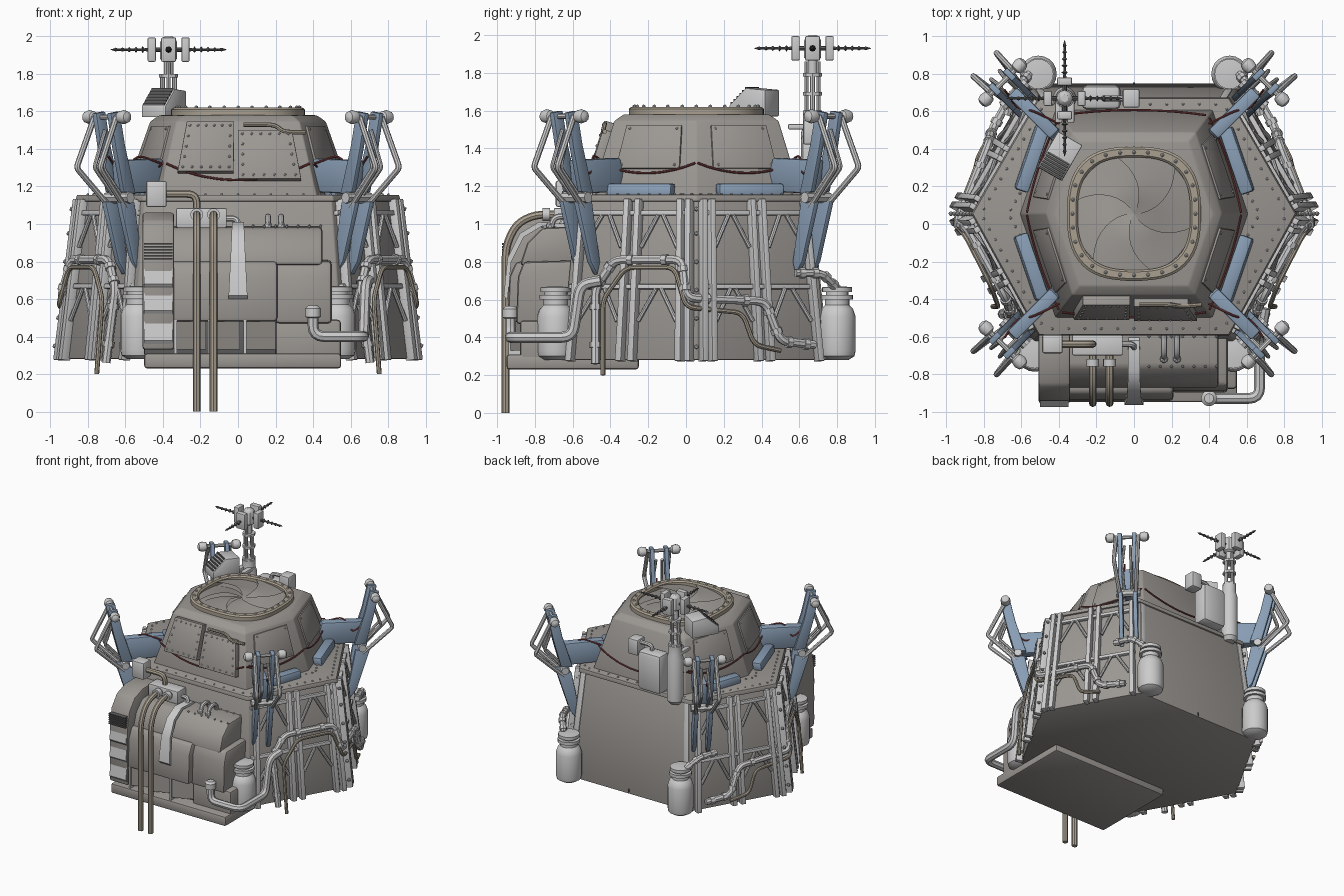
import bpy, bmesh, math
from mathutils import Vector as V, Matrix as M

if "Cube" in bpy.data.objects:
    bpy.data.objects.remove(bpy.data.objects["Cube"])

CY = 0.055
MATS = {}
for n, c in {"blue": (.25, .34, .46), "tan": (.40, .35, .28), "red": (.25, .06, .06), "dark": (.12, .12, .12),
             "hull": (.33, .31, .29)}.items():
    MATS[n] = bpy.data.materials.new(n)
    MATS[n].diffuse_color = (*c, 1)

def finish(name, bm, mat=None, bevel=0):
    bmesh.ops.recalc_face_normals(bm, faces=bm.faces[:])
    me = bpy.data.meshes.new(name)
    bm.to_mesh(me)
    bm.free()
    ob = bpy.data.objects.new(name, me)
    bpy.context.collection.objects.link(ob)
    if mat: me.materials.append(MATS[mat])
    if bevel:
        m = ob.modifiers.new("bevel", 'BEVEL')
        m.width, m.segments, m.limit_method = bevel, 2, 'ANGLE'
    return ob

def loft(name, rings, mat=None, bevel=0, loop=False):
    bm = bmesh.new()
    rs = [[bm.verts.new(p) for p in r] for r in rings]
    n = len(rs[0])
    for a, b in zip(rs, rs[1:] + (rs[:1] if loop else [])):
        for i in range(n):
            bm.faces.new((a[i], a[(i + 1) % n], b[(i + 1) % n], b[i]))
    if not loop:
        bm.faces.new(rs[0]); bm.faces.new(rs[-1])
    return finish(name, bm, mat, bevel)

def slab(name, pts, axis, a, b, mat=None, bevel=0):
    f = (lambda p, c: (c, p[0], p[1])) if axis == 'x' else (lambda p, c: (p[0], c, p[1]))
    return loft(name, [[f(p, c) for p in pts] for c in (a, b)], mat, bevel)

def box(name, x, y, z, mat=None, bevel=.008):
    return slab(name, [(y[0], z[0]), (y[1], z[0]), (y[1], z[1]), (y[0], z[1])], 'x', x[0], x[1], mat, bevel)

def lathe(name, c, prof, mat=None, n=20, axis='z'):
    rings = []
    for r, h in prof:
        ring = []
        for i in range(n):
            a, b = r * math.cos(2 * math.pi * i / n), r * math.sin(2 * math.pi * i / n)
            ring.append(V(c) + V({'z': (a, b, h), 'x': (h, a, b), 'y': (a, h, b)}[axis]))
        rings.append(ring)
    return loft(name, rings, mat)

def tube(name, pts, r, mat=None, bend=.05, joints=False):
    pts = [V(p) for p in pts]
    path = [pts[0]]
    for a, p, b in zip(pts, pts[1:], pts[2:]):
        s = p + (a - p).normalized() * min(bend, (a - p).length * .45)
        e = p + (b - p).normalized() * min(bend, (b - p).length * .45)
        path += [s * (1 - t)**2 + p * 2 * t * (1 - t) + e * t * t for t in (0, .25, .5, .75, 1)]
    path.append(pts[-1])
    cu = bpy.data.curves.new(name, 'CURVE')
    cu.dimensions, cu.bevel_depth, cu.bevel_resolution, cu.use_fill_caps = '3D', r, 2, True
    sp = cu.splines.new('POLY')
    sp.points.add(len(path) - 1)
    for q, p in zip(sp.points, path): q.co = (*p, 1)
    ob = bpy.data.objects.new(name, cu)
    bpy.context.collection.objects.link(ob)
    if mat: cu.materials.append(MATS[mat])
    if joints:
        for a, b in zip(pts, pts[1:]):
            d = (b - a).normalized() * .015
            for t in (.25, .75):
                m = a.lerp(b, t)
                tube(name + "_collar", [m - d, m + d], r * 1.3, mat)
    return ob

def rivets(name, pts, r=.008):
    bm = bmesh.new()
    for p in pts:
        bmesh.ops.create_icosphere(bm, subdivisions=1, radius=r, matrix=M.Translation(V(p)))
    finish(name, bm)

def hexa(xs, xc, yf, yb, z):
    return [V(p) for p in ((xs, CY, z), (xc, yb, z), (-xc, yb, z), (-xs, CY, z), (-xc, yf, z), (xc, yf, z))]

def on_face(lo, hi, i, s, t, off=0):
    A, B, D, C = lo[i], lo[(i + 1) % 6], hi[i], hi[(i + 1) % 6]
    return A.lerp(B, s).lerp(D.lerp(C, s), t) + (B - A).cross(D - A).normalized() * off

def panel(name, lo, hi, i, s, t, off, mat=None, nr=(0, 0), base=-.01):
    q = [(s[0], t[0]), (s[1], t[0]), (s[1], t[1]), (s[0], t[1])]
    loft(name, [[on_face(lo, hi, i, *p, o) for p in q] for o in (base, off)], mat, .004)
    if nr[0]:
        ls = [s[0] + (s[1] - s[0]) * (.08 + .84 * k / nr[0]) for k in range(nr[0] + 1)]
        lt = [t[0] + (t[1] - t[0]) * (.08 + .84 * k / nr[1]) for k in range(nr[1] + 1)]
        rivets(name + "_rivets", [on_face(lo, hi, i, a, b, off) for a in ls for b in lt
                                  if a in (ls[0], ls[-1]) or b in (lt[0], lt[-1])])

# hull, deck and turret shells
HB, HT = hexa(.955, .56, -.66, .75, .28), hexa(.85, .5, -.58, .66, 1.13)
loft("hull", [HB, HT], "hull", .008)
D0, D1 = hexa(.87, .51, -.595, .675, 1.12), hexa(.86, .505, -.59, .67, 1.155)
loft("deck", [D0, D1], "hull", .005)
TB, TT = hexa(.61, .42, -.5, .61, 1.15), hexa(.47, .33, -.38, .49, 1.545)
TC = hexa(.42, .29, -.33, .44, 1.58)
loft("turret", [TB, TT, TC], "hull", .008)
mid = V((0, CY, 1.157))
rivets("deck_rivets", [D1[i].lerp(D1[(i + 1) % 6], (k + .5) / 11).lerp(mid, f) + V((0, 0, .002))
                       for i in range(6) for k in range(11) for f in (.05, .22)])
box("back_seam", (-.006, .006), (.66, .755), (.29, .32), "dark")
for s in (.03, .97):
    panel("back_corner_strip", HB, HT, 1, (s - .02, s + .02), (0, 1), .006)

# turret plates
for i in (0, 2, 3, 5):
    panel("turret_side_plate", TB, TT, i, (.17, .83), (.36, .94), .012, "hull", (1, 1))
panel("front_left_plate", TB, TT, 4, (.09, .47), (.3, .97), .05, "hull", (5, 4))
panel("front_right_plate", TB, TT, 4, (.5, .92), (.2, .86), .045, "hull", (5, 4))
tube("front_rail", [(.03, -.43, 1.53), (.2, -.43, 1.53), (.24, -.44, 1.49), (.36, -.43, 1.49)], .012, "tan")

# hatch ring and iris
def sq(r, z, n=64):
    out = []
    for k in range(n):
        c, s = math.cos(k * math.tau / n), math.sin(k * math.tau / n)
        f = r / (abs(c)**2.7 + abs(s)**2.7)**(1 / 2.7)
        out.append(V((f * c, CY + f * s, z)))
    return out
loft("hatch_ring", [sq(.3, 1.57), sq(.3, 1.61), sq(.31, 1.62), sq(.345, 1.62), sq(.357, 1.61), sq(.357, 1.57)], "tan", 0, True)
rivets("hatch_rivets", sq(.328, 1.622, 28), .011)
bm = bmesh.new()
for k in range(6):
    g = []
    for i in range(9):
        r = .325 * i / 8
        g.append([bm.verts.new((r * math.cos(a), CY + r * math.sin(a), 1.583 + .028 * j / 6 * min(1, r * 8) + .012 * (1 - i / 8)))
                  for j in range(7) for a in [(k + j / 6) * math.pi / 3 + 2.6 * r]])
    for i in range(8):
        for j in range(6):
            bm.faces.new((g[i][j], g[i + 1][j], g[i + 1][j + 1], g[i][j + 1]))
finish("hatch_iris", bm, "hull")

# wall frames and piping on both sides
def wall(y, z, sx, off=.04):
    t = (1.13 - z) / .85
    f = abs(y - CY) / ((.635 if y < CY else .605) + .085 * t)
    return (sx * (.85 + .105 * t - f * (.35 + .045 * t) + off), y, z)
for i in (0, 2, 3, 5):
    fl = i in (2, 5)
    fx = lambda a, b: (1 - b, 1 - a) if fl else (a, b)
    for a in (.02, .09, .44, .53, .9):
        panel("wall_rib", HB, HT, i, fx(a, a + .045), (-.01, 1), .045)
    for t in (.9, .44):
        panel("wall_rail", HB, HT, i, (.02, .95), (t, t + .03), .025)
    for a, b in ((.14, .26), (.43, .3), (.59, .7), (.89, .76)):
        for t in (.9, .44):
            p = [on_face(HB, HT, i, 1 - x if fl else x, y, .02) for x, y in ((a, t - .2), (b, t))]
            tube("wall_brace", p, .012)
for sx in (1, -1):
    side = lambda n, pts, r, m=None, j=False: tube(n, [wall(y, z, sx) if len(q) == 0 else wall(y, z, sx, q[0]) for y, z, *q in pts], r, m, .05, j)
    side("side_pipe", [(-.48, .26), (-.48, .66), (-.38, .81), (-.02, .81), (.0, .61, .06), (.42, .59, .07), (.5, .38, .07), (.68, .36, .07)], .024, None, True)
    side("thin_pipe", [(-.44, .2, .06), (-.44, .6, .08), (-.32, .77, .08), (-.06, .77, .07), (0, .56, .07), (.3, .53, .06), (.36, .36, .06), (.5, .33, .06)], .013, "tan")
    rivets("side_bolts", [wall(CY, z, sx, .03) for z in (.35, .5, .65, .8, .95, 1.08)], .014)
    # blue cushions beside the turret
    for i in ((0, 5) if sx > 0 else (2, 3)):
        a, b = (TB[i], TB[(i + 1) % 6])
        n = V((b.y - a.y, a.x - b.x, 0)).normalized()
        p, q = a.lerp(b, .18), a.lerp(b, .8)
        loft("side_cushion", [[c + n * .005, c + n * .075, c + n * .065 + V((0, 0, .065)), c - n * .01 + V((0, 0, .065))] for c in (p, q)], "blue", .015)
    # corner canisters
    for x, y in ((.53, -.69), (.51, .8)):
        lathe("canister", (sx * x, y, .28), [(.06, 0), (.092, .02), (.098, .05), (.098, .23), (.085, .27), (.065, .29), (.065, .32),
              (.085, .32), (.085, .345), (.06, .345), (.06, .36), (.08, .36), (.08, .385), (.03, .39)])
    tube("canister_pipe", [(sx * .56, .8, .66), (sx * .63, .72, .74), (sx * .68, .58, .74)], .022, None, .05, True)

# corner arms: built once, turned to the four corners
arm = []
for w in (-.055, .055):
    a, b = w - .016, w + .016
    arm.append(slab("arm_upper_blade", [(.84, 1.16), (.93, 1.17), (.99, 1.4), (1.03, 1.59), (.96, 1.6), (.92, 1.42)], 'y', a, b, "blue", .006))
    arm.append(slab("arm_lower_blade", [(.85, 1.12), (.96, 1.12), (.86, .8), (.81, .73), (.79, .8)], 'y', a, b, "blue", .006))
    arm.append(tube("arm_strut", [(1.0, w * 1.5, 1.57), (1.13, w * 1.6, 1.3), (.9, w, 1.08)], .016, None, .02))
    arm.append(tube("arm_inner_strut", [(.98, w * .4, 1.5), (1.05, w * .6, 1.3), (.88, w * .5, 1.12)], .011, None, .02))
    s = 1 if w > 0 else -1
    arm.append(lathe("arm_knob", (.99, s * .12, 1.57), [(.015, -s * .03), (.032, -s * .02), (.038, s * .01), (.03, s * .035), (.01, s * .045)], None, 12, 'y'))
arm.append(slab("arm_bracket", [(.56, 1.2), (.62, 1.17), (.9, 1.16), (.92, 1.34), (.6, 1.35)], 'y', -.035, .035, "blue", .012))
arm.append(tube("arm_axle", [(.99, -.13, 1.57), (.99, .13, 1.57)], .014))
arm.append(tube("arm_pivot", [(.9, -.09, 1.14), (.9, .09, 1.14)], .03))
for k in range(4):
    for ob in arm:
        o = ob if k == 3 else ob.copy()
        if k < 3: bpy.context.collection.objects.link(o)
        o.matrix_world = M.Translation((0, CY, 0)) @ M.Rotation(math.radians(45 + 90 * k), 4, 'Z')

# front engine housing
box("engine_base", (-.5, .55), (-.95, -.25), (.23, .31), "hull", .015)
box("engine_lower_right", (.2, .55), (-.88, -.5), (.24, .49), "hull", .02)
box("intake_recess", (-.5, .22), (-.84, -.5), (.3, .5), "dark")
for x in (-.34, -.16, .03):
    slab("intake_scoop", [(-.94, .31), (-.84, .31), (-.84, .49), (-.94, .49)], 'x', x, x + .015)
    loft("intake_flap", [[(x + .01, -.93, z), (x + .17, -.86, z), (x + .17, -.845, z), (x + .01, -.9, z)] for z in (.33, .48)], "hull")
slab("engine_hood", [(-.5, .48), (-.945, .48), (-.935, .72), (-.9, .8), (-.5, .81)], 'x', -.36, .21, "hull", .02)
slab("engine_hood_right", [(-.5, .47), (-.9, .47), (-.89, .72), (-.86, .8), (-.5, .81)], 'x', .2, .5, "hull", .02)
slab("engine_top", [(-.5, .78), (-.88, .78), (-.84, .9), (-.76, .98), (-.5, .99)], 'x', -.36, .45, "hull", .02)
slab("engine_duct", [(-.55, .33), (-.95, .33), (-.955, .8), (-.93, .93), (-.86, 1.02), (-.75, 1.06), (-.55, 1.06)], 'x', -.51, -.34, "hull", .015)
for k in range(6):
    box("duct_louver", (-.5, -.35), (-.975, -.94), (.81 + .016 * k, .819 + .016 * k), "dark", 0)
for z in (.36, .52, .66):
    slab("duct_scoop", [(-.95, z), (-.965, z + .02), (-.95, z + .12)], 'x', -.5, -.35)
rivets("engine_rivets", [(.08 + .06 * k, -.76, .985) for k in range(7)] + [(.08 + .06 * k, -.6, .99) for k in range(7)])
for x in (-.22, -.13):
    tube("exhaust_pipe", [(x, -.955, 0), (x, -.955, .88), (x, -.9, 1.0), (x, -.8, 1.05), (x, -.64, 1.05)], .021, "tan", .06)
    lathe("pipe_collar", (x, -.74, 1.05), [(.034, -.02), (.034, .02)], None, 16, 'y')
box("valve_block", (-.33, -.06), (-.7, -.59), (.98, 1.085))
box("control_box", (-.49, -.38), (-.69, -.59), (1.09, 1.23), None, .012)
tube("control_pipe", [(-.4, -.64, 1.16), (-.22, -.64, 1.16), (-.22, -.64, 1.05)], .02, "tan")
tube("valve_pipe", [(-.08, -.64, 1.03), (0, -.64, 1.03), (0, -.68, .96)], .016)
loft("engine_strap", [[(-w, y, z), (w, y, z), (w, y + .02, z - .02), (-w, y + .02, z - .02)] for w, y, z in
     ((.03, -.62, 1.0), (.032, -.78, 1.01), (.034, -.88, .95), (.04, -.945, .82), (.05, -.965, .62))])
for x in (.16, .23):
    tube("handle_loop", [(x, -.6, .97), (x, -.62, 1.04), (x, -.7, 1.04), (x, -.72, .96)], .016)
    rivets("handle_foot", [(x, -.72, .99)], .024)
tube("coolant_pipe", [(.4, -.93, .54), (.4, -.93, .4), (.67, -.93, .4), (.67, -.6, .4), (.68, -.56, .68), (.7, -.45, .7)], .029, None, .06)
lathe("coolant_cap", (.4, -.93, .5), [(.03, 0), (.042, .005), (.042, .05), (.025, .065)])

# roof vent
vent = slab("roof_vent", [(-.12, 0), (.1, 0), (.1, .14), (-.02, .15), (-.12, .06)], 'x', -.075, .075, None, .006)
slats = [box("vent_slat", (-.065, .065), (-.118 + .018 * k, -.108 + .018 * k), (.05 + .016 * k, .075 + .016 * k), "dark", 0) for k in range(6)]
for o in [vent] + slats:
    o.matrix_world = M.Translation((-.39, .37, 1.57)) @ M.Rotation(math.radians(60 - 90), 4, 'Z')

# rear tanks and antenna mast
AX, AY = -.37, .67
lathe("mast_base", (AX, AY, 1.1), [(.04, 0), (.062, .03), (.062, .38), (.05, .42), (.05, .48), (.02, .49)])
box("rear_tank", (-.28, -.07), (.61, .74), (1.16, 1.48), None, .03)
box("rear_box", (-.06, .03), (.62, .72), (1.42, 1.55), None, .012)
tube("tank_pipe", [(-.16, .67, 1.46), (-.16, .67, 1.52), (-.04, .67, 1.52)], .016)
for dx in (-.032, .032):
    tube("mast_post", [(AX + dx, AY, 1.5), (AX + dx, AY, 1.8)], .014)
    tube("mast_rod", [(AX, AY + dx, 1.5), (AX, AY + dx, 1.86)], .011)
    box("mast_stay", (AX + dx - .02, AX + dx + .02), (.54, .68), (1.5, 1.53))
for z in (1.58, 1.68, 1.78):
    lathe("mast_collar", (AX, AY, z), [(.05, 0), (.05, .02)], None, 8)
lathe("antenna_neck", (AX, AY, 1.78), [(.025, 0), (.025, .1)], None, 12)
lathe("antenna_hub", (AX, AY, 1.87), [(.03, 0), (.045, .01), (.045, .1), (.035, .12), (.02, .13)], None, 8)
for ax, c in (('x', V((1, 0, 0))), ('y', V((0, 1, 0)))):
    for s in (1, -1):
        p = V((AX, AY, 1.93)) + c * s * .09
        h = V((.022, .04, .065)) if ax == 'x' else V((.04, .022, .065))
        box("antenna_block", (p.x - h.x, p.x + h.x), (p.y - h.y, p.y + h.y), (p.z - h.z, p.z + h.z))
        prof = [(.012, 0), (.012, .1 * s)]
        for k in range(5):
            d = .13 + .036 * k
            prof += [(.007, d * s), (.018 - .002 * k, (d + .008) * s), (.007, (d + .016) * s)]
        lathe("antenna_spike", (AX, AY, 1.93), prof + [(.001, .31 * s)], "dark", 8, ax)

# sagging red cables
for i in range(6):
    pts = [on_face(TB, TT, i, k / 8, .42 - .9 * (k / 8) * (1 - k / 8) * (1 if i % 3 == 1 else .6), .022) for k in range(9)]
    tube("cable", pts, .006, "red", .03)
for sx in (1, -1):
    for sy in (1, -1):
        tube("arm_cable", [(sx * .4, CY + sy * .48, 1.32), (sx * .54, CY + sy * .55, 1.37), (sx * .62, CY + sy * .56, 1.25), (sx * .69, CY + sy * .66, 1.36)], .006, "red")

# turn curves into meshes and smooth everything
bpy.ops.object.select_all(action='SELECT')
bpy.context.view_layer.objects.active = next(o for o in bpy.data.objects if o.type == 'CURVE')
bpy.ops.object.convert(target='MESH')
bpy.ops.object.select_all(action='SELECT')
bpy.ops.object.shade_smooth_by_angle(angle=math.radians(35))

for m in bpy.data.materials:
    if m.users and not m.is_grease_pencil:
        m.use_nodes = True
        m.node_tree.nodes["Principled BSDF"].inputs["Base Color"].default_value = m.diffuse_color
